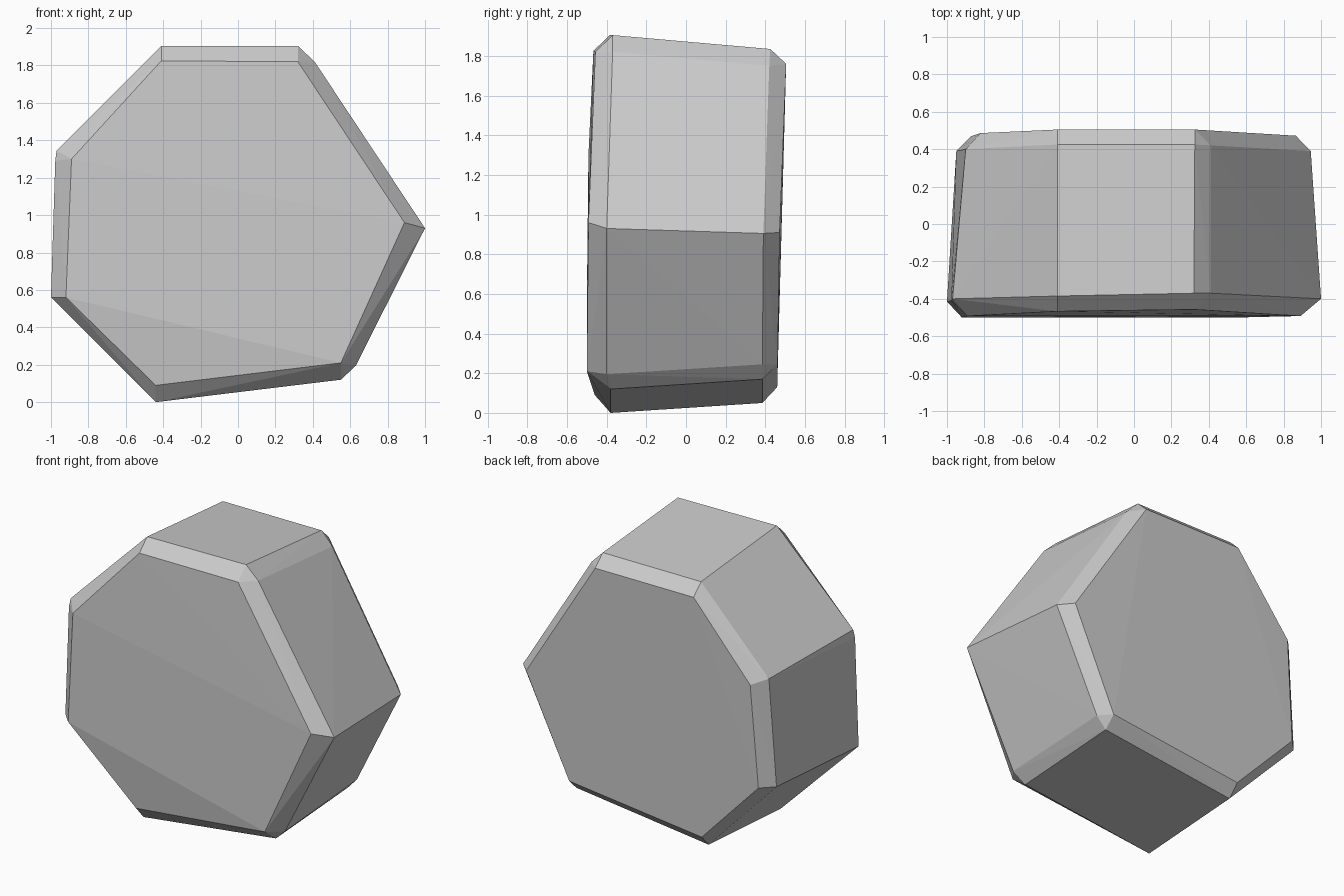
import bpy, bmesh

# Four outlines of the rough seven-sided block, from front to back: (x, y, z)
front_cap = [(-.44, -.46, .09), (.55, -.5, .21), (.89, -.492, .96), (.32, -.457, 1.82),
             (-.41, -.467, 1.825), (-.89, -.492, 1.30), (-.92, -.5, .56)]
front_rim = [(-.44, -.38, 0), (.55, -.38, .12), (.63, -.40, .195), (1.0, -.40, .93),
             (.41, -.37, 1.82), (.32, -.37, 1.905), (-.41, -.385, 1.905),
             (-.97, -.40, 1.345), (-.977, -.41, 1.29), (-1.0, -.415, .56)]
back_rim = [(-.44, .385, .05), (.55, .385, .17), (.62, .385, .245), (.945, .39, .905),
            (.41, .42, 1.75), (.325, .425, 1.835), (-.41, .425, 1.835),
            (-.90, .40, 1.30), (-.95, .39, .58)]
back_cap = [(-.44, .46, .13), (.55, .462, .245), (.865, .472, .91), (.325, .505, 1.76),
            (-.41, .505, 1.76), (-.82, .486, 1.27), (-.87, .47, .58)]

# Flat-faced convex rock with chamfered rims
bm = bmesh.new()
for ring in (front_cap, front_rim, back_rim, back_cap):
    for p in ring:
        bm.verts.new(p)
res = bmesh.ops.convex_hull(bm, input=bm.verts[:])
loose = [v for v in bm.verts if not v.link_faces]
bmesh.ops.delete(bm, geom=loose, context='VERTS')
bmesh.ops.recalc_face_normals(bm, faces=bm.faces[:])

mesh = bpy.data.meshes.new("rock")
bm.to_mesh(mesh)
bm.free()
rock = bpy.data.objects.new("rock", mesh)
bpy.context.collection.objects.link(rock)
